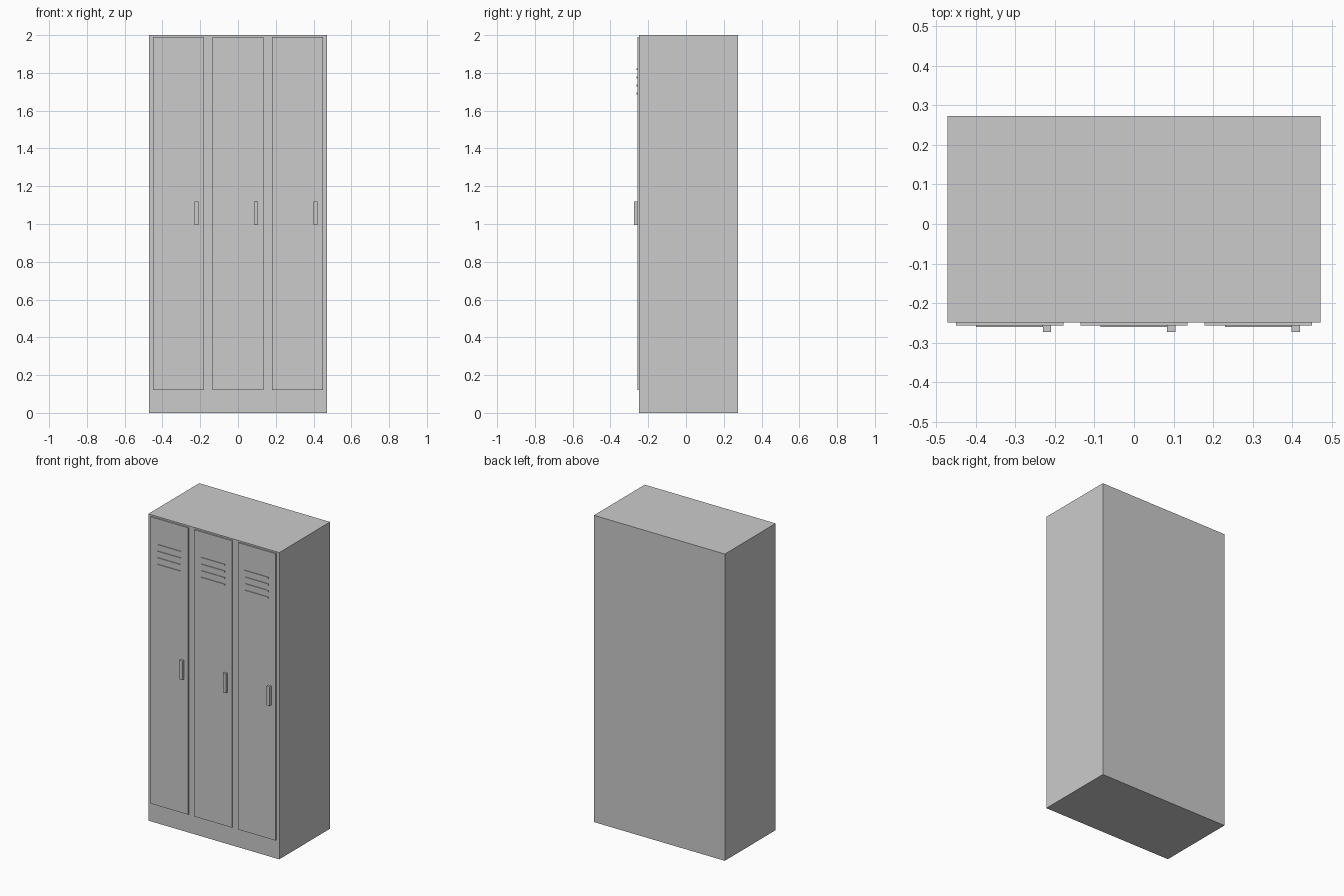
import bpy

if "Cube" in bpy.data.objects:
    bpy.data.objects.remove(bpy.data.objects["Cube"])

DOOR_PITCH = 0.315
BODY_FRONT = -0.249
DOOR_FRONT = -0.257


def box(name, x, y, z):
    """Box from (min, max) ranges on each axis."""
    bpy.ops.mesh.primitive_cube_add(size=1, location=[(a + b) / 2 for a, b in (x, y, z)])
    obj = bpy.context.object
    obj.name = obj.data.name = name
    obj.scale = [b - a for a, b in (x, y, z)]
    bpy.ops.object.transform_apply(location=False, rotation=False, scale=True)
    return obj


# Cabinet body
box("cabinet_body", (-0.472, 0.472), (BODY_FRONT, 0.274), (0, 2))

# Three doors, each with a handle and four vent slats
for i, side in enumerate(("left", "middle", "right")):
    cx = (i - 1) * DOOR_PITCH
    box(f"{side}_door", (cx - 0.136, cx + 0.136), (DOOR_FRONT, BODY_FRONT), (0.12, 1.99))
    box(f"{side}_handle", (cx + 0.084, cx + 0.105), (-0.274, DOOR_FRONT), (0.995, 1.12))
    for k in range(4):
        z = 1.69 + k * 0.043
        box(f"{side}_vent_slat_{k + 1}", (cx - 0.085, cx + 0.085),
            (-0.261, DOOR_FRONT), (z - 0.005, z + 0.005))
